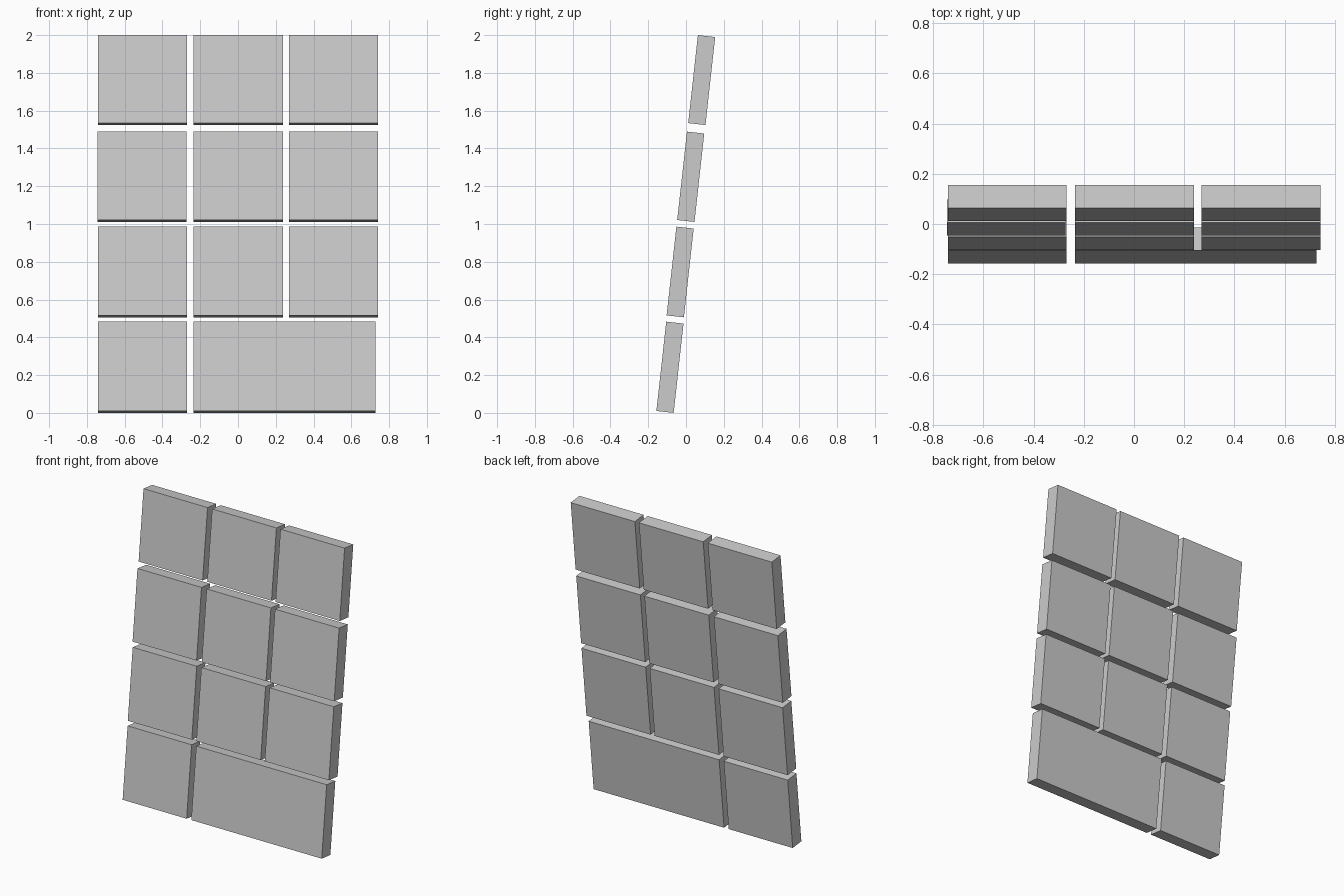
import bpy, bmesh, math
from mathutils import Matrix, Vector

if "Cube" in bpy.data.objects:
    bpy.data.objects.remove(bpy.data.objects["Cube"])

TILT = math.radians(-6.3)   # panel leans back
THICK = 0.092


def tile(name, x0, x1, y, z0, z1):
    """Flat box tilted about x, fitted to the given x and z extents."""
    length = (z1 - z0 - THICK * math.sin(-TILT)) / math.cos(TILT)
    bm = bmesh.new()
    bmesh.ops.create_cube(bm, size=1)
    bmesh.ops.scale(bm, vec=Vector((x1 - x0, THICK, length)), verts=bm.verts)
    bmesh.ops.rotate(bm, cent=(0, 0, 0), matrix=Matrix.Rotation(TILT, 3, 'X'), verts=bm.verts)
    mesh = bpy.data.meshes.new(name)
    bm.to_mesh(mesh)
    bm.free()
    ob = bpy.data.objects.new(name, mesh)
    ob.location = ((x0 + x1) / 2, y, (z0 + z1) / 2)
    bpy.context.collection.objects.link(ob)


# Rows from bottom to top: centre y, bottom z, top z
rows = [(-0.085, 0.0, 0.483), (-0.031, 0.506, 0.986),
        (0.025, 1.011, 1.489), (0.083, 1.524, 2.0)]
left, middle, right = (-0.741, -0.269), (-0.235, 0.239), (0.269, 0.742)

for r, row in enumerate(rows):
    if r == 0:
        # Bottom row: one square tile and one wide tile
        columns = [left, (-0.235, 0.727)]
    elif r == 2:
        # Third row: left tile sits slightly further out
        columns = [(-0.745, -0.273), middle, right]
    else:
        columns = [left, middle, right]
    for c, (x0, x1) in enumerate(columns):
        kind = "wide_tile" if x1 - x0 > 0.6 else "tile"
        tile(f"{kind}_row{r + 1}_col{c + 1}", x0, x1, *row)
